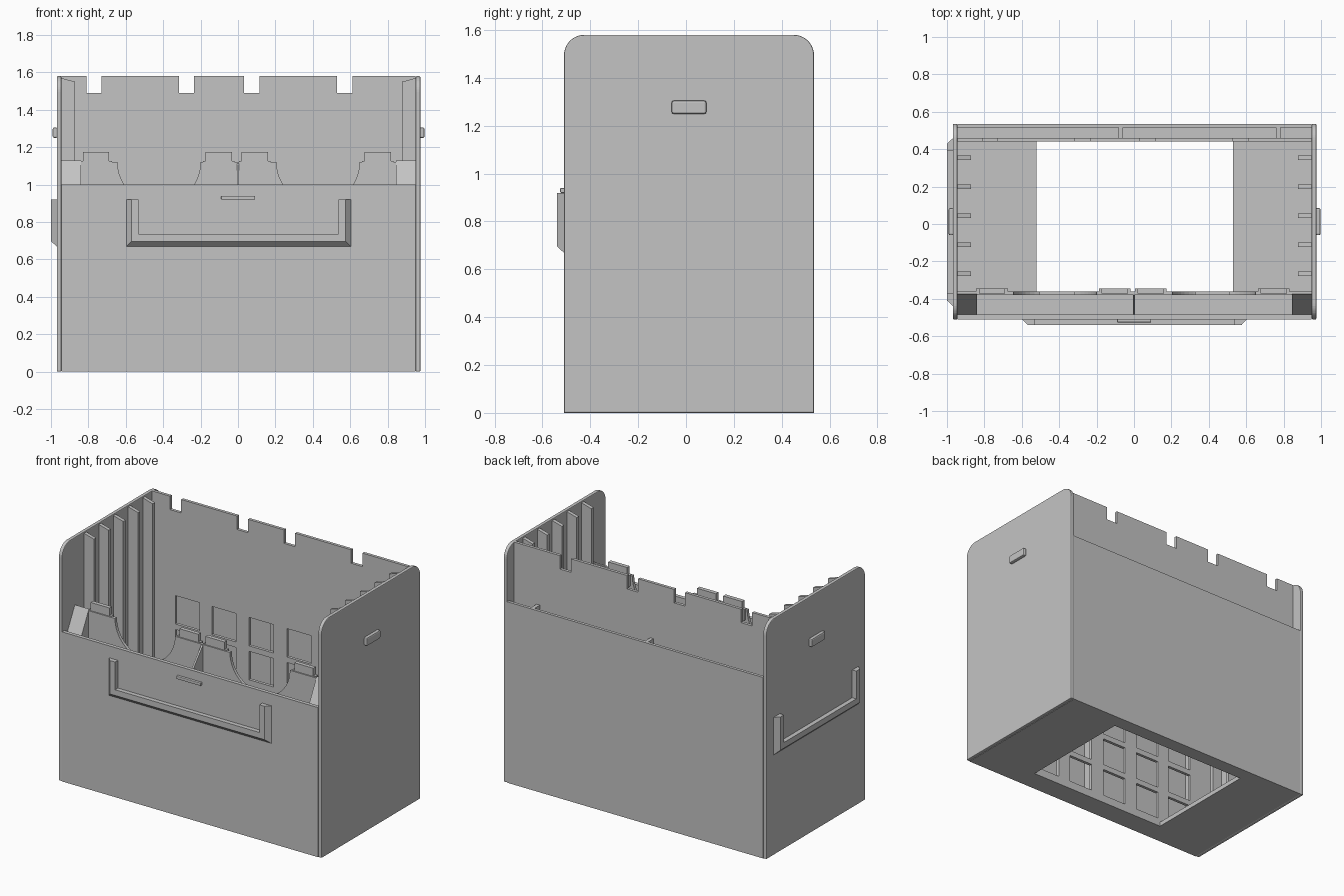
import bpy
import bmesh
import math
from mathutils import Vector

cube = bpy.data.objects.get("Cube")
if cube:
    bpy.data.objects.remove(cube, do_unlink=True)

grey = bpy.data.materials.new("plain_grey")
grey.use_nodes = True
grey.diffuse_color = (0.55, 0.55, 0.55, 1)
grey.node_tree.nodes["Principled BSDF"].inputs["Base Color"].default_value = (0.55, 0.55, 0.55, 1)

CX = 0.003                      # middle of the box across its width
OUT, INN = 0.972, 0.947         # outer and inner half widths
FRONT, BACK = -0.51, 0.535
PANEL_F, PANEL_B = -0.36, 0.44  # inner faces of the two inner panels
FLOOR, TOP = 0.03, 1.58


def finish(name, bm, bevel=0):
    bmesh.ops.recalc_face_normals(bm, faces=bm.faces)
    mesh = bpy.data.meshes.new(name)
    bm.to_mesh(mesh)
    bm.free()
    mesh.materials.append(grey)
    ob = bpy.data.objects.new(name, mesh)
    bpy.context.collection.objects.link(ob)
    if bevel:
        mod = ob.modifiers.new("edge", 'BEVEL')
        mod.width, mod.segments = bevel, 2
        mod.limit_method, mod.angle_limit = 'ANGLE', math.radians(50)
    return ob


def add_box(bm, x0, x1, y0, y1, z0, z1):
    lo, hi = Vector((x0, y0, z0)), Vector((x1, y1, z1))
    for v in bmesh.ops.create_cube(bm, size=1)["verts"]:
        v.co = (lo + hi) / 2 + v.co * (hi - lo)


def box(name, *dims, bevel=0):
    bm = bmesh.new()
    add_box(bm, *dims)
    return finish(name, bm, bevel)


def prism(name, pts, axis, a, b, bevel=0):
    """Extrude a profile along x (points y, z) or along y (points x, z)."""
    bm = bmesh.new()
    place = (lambda p: (a, p[0], p[1])) if axis == 'x' else (lambda p: (p[0], a, p[1]))
    face = bm.faces.new([bm.verts.new(place(p)) for p in pts])
    new = bmesh.ops.extrude_face_region(bm, geom=[face])["geom"]
    step = Vector((b - a, 0, 0)) if axis == 'x' else Vector((0, b - a, 0))
    bmesh.ops.translate(bm, vec=step, verts=[g for g in new if isinstance(g, bmesh.types.BMVert)])
    return finish(name, bm, bevel)


def arc(cx, cz, r, start, end, n):
    angles = [math.radians(start + (end - start) * i / n) for i in range(n + 1)]
    return [(cx + r * math.cos(t), cz + r * math.sin(t)) for t in angles]


def cut_windows(panel, y):
    """Cut the grid of square windows through an inner panel."""
    bm = bmesh.new()
    for col in (-0.685, -0.415, -0.14, 0.14, 0.415, 0.685):
        for row in range(4):
            z = 0.15 + row * 0.227
            add_box(bm, CX + col - 0.09, CX + col + 0.09, y - 0.1, y + 0.1, z - 0.095, z + 0.095)
    cutter = finish("window_cutter", bm)
    cutter.hide_render = True
    mod = panel.modifiers.new("windows", 'BOOLEAN')
    mod.operation, mod.solver, mod.object = 'DIFFERENCE', 'EXACT', cutter
    graph = bpy.context.evaluated_depsgraph_get()
    mesh = bpy.data.meshes.new_from_object(panel.evaluated_get(graph))
    panel.modifiers.clear()
    panel.data = mesh
    bpy.data.objects.remove(cutter, do_unlink=True)


# Side walls with rounded upper corners, ribs and pegs
R = 0.085
wall = ([(FRONT, 0), (BACK, 0)] + arc(BACK - R, TOP - R, R, 0, 90, 10)
        + arc(FRONT + R, TOP - R, R, 90, 180, 10))
for side, s in (("left", 1), ("right", -1)):
    inner, outer = CX + s * INN, CX + s * OUT
    prism(side + "_wall", wall, 'x', inner, outer, bevel=0.005)
    for i in range(5):
        y = -0.265 + i * 0.155
        rib = [(inner, FLOOR), (inner, TOP - 0.01), (CX + s * 0.875, TOP - 0.03), (CX + s * 0.875, FLOOR)]
        prism(f"{side}_rib_{i + 1}", rib, 'y', y - 0.012, y + 0.012)
    x0, x1 = sorted((outer - s * 0.005, outer + s * 0.022))
    box(side + "_peg", x0, x1, -0.06, 0.085, 1.25, 1.305, bevel=0.008)

# Base: four slabs around the open middle
for name, dims in (("base_left", (0.53, CX + INN, PANEL_F, PANEL_B)),
                   ("base_right", (CX - INN, -0.52, PANEL_F, PANEL_B)),
                   ("base_front", (CX - INN, CX + INN, FRONT, PANEL_F)),
                   ("base_back", (CX - INN, CX + INN, PANEL_B, BACK))):
    box(name, *dims, 0, FLOOR)

# Outer front and back walls
box("front_wall", CX - INN, CX + INN, FRONT, -0.485, 0, 1.0)
box("back_wall", CX - INN, CX + INN, 0.515, BACK, 0, 1.21)

# Tall back panel with notches along its top edge
outline = [(CX - INN, FLOOR), (CX - INN, TOP)]
for x in (-0.77, -0.275, 0.073, 0.57):
    outline += [(x - 0.041, TOP), (x - 0.041, 1.49), (x + 0.041, 1.49), (x + 0.041, TOP)]
outline += [(CX + INN, TOP), (CX + INN, FLOOR)]
cut_windows(prism("back_panel", outline, 'y', PANEL_B, 0.46), 0.45)
for i, x in enumerate((-0.07, 0.77)):
    box(f"back_divider_{i + 1}", x - 0.012, x + 0.012, 0.46, 0.515, FLOOR, 1.21)

# Inner front panel with two round scoops
outline = [(CX - INN, FLOOR), (CX - INN, 1.12)]
for x in (-0.425, 0.425):
    outline += arc(CX + x, 1.12, 0.222, 180, 360, 24)
outline += [(CX + INN, 1.12), (CX + INN, FLOOR)]
cut_windows(prism("front_panel", outline, 'y', -0.38, PANEL_F), -0.37)

# Tabs behind the top edge of the front panel
for i, x in enumerate((-0.76, -0.103, 0.09, 0.747)):
    prism(f"front_tab_{i + 1}",
          [(x - 0.085, 1.05), (x - 0.085, 1.125), (x - 0.07, 1.125), (x - 0.07, 1.175),
           (x + 0.07, 1.175), (x + 0.07, 1.125), (x + 0.085, 1.125), (x + 0.085, 1.05)],
          'y', -0.372, -0.345)

# Sloped blocks at the pocket ends and a divider in its middle
slope = [(-0.485, FLOOR), (-0.485, 0.92), (-0.375, 1.13), (-0.375, FLOOR)]
prism("left_ramp", slope, 'x', 0.845, CX + INN)
prism("right_ramp", slope, 'x', CX - INN, -0.84)
prism("pocket_divider", [(-0.485, FLOOR), (-0.485, 0.99), (-0.375, 1.12), (-0.375, FLOOR)],
      'x', -0.006, 0.006)


def label_holder(name, half, to_world):
    """U-shaped frame with a bevelled outer edge; u runs across, d outward."""
    z0, z1, w, c, depth = 0.667, 0.92, 0.068, 0.03, 0.03
    rings = []
    for out, d in ((0, -0.002), (c, depth)):
        h = half - out
        ring = [(-h, z1), (-h, z0 + out), (h, z0 + out), (h, z1),
                (half - w, z1), (half - w, z0 + w), (w - half, z0 + w), (w - half, z1)]
        rings.append([(u, d, z) for u, z in ring])
    bm = bmesh.new()
    low, high = [[bm.verts.new(to_world(*p)) for p in r] for r in rings]
    bm.faces.new(low)
    bm.faces.new(high)
    for i in range(len(low)):
        j = (i + 1) % len(low)
        bm.faces.new((low[i], low[j], high[j], high[i]))
    finish(name, bm)


# Label holders on the front and on the right side
label_holder("front_label_holder", 0.602, lambda u, d, z: (CX + u, FRONT - d, z))
label_holder("side_label_holder", 0.45, lambda u, d, z: (CX - OUT - d, 0.01 - u, z))
box("front_latch_bar", -0.09, 0.092, FRONT - 0.016, FRONT + 0.005, 0.92, 0.94, bevel=0.004)
